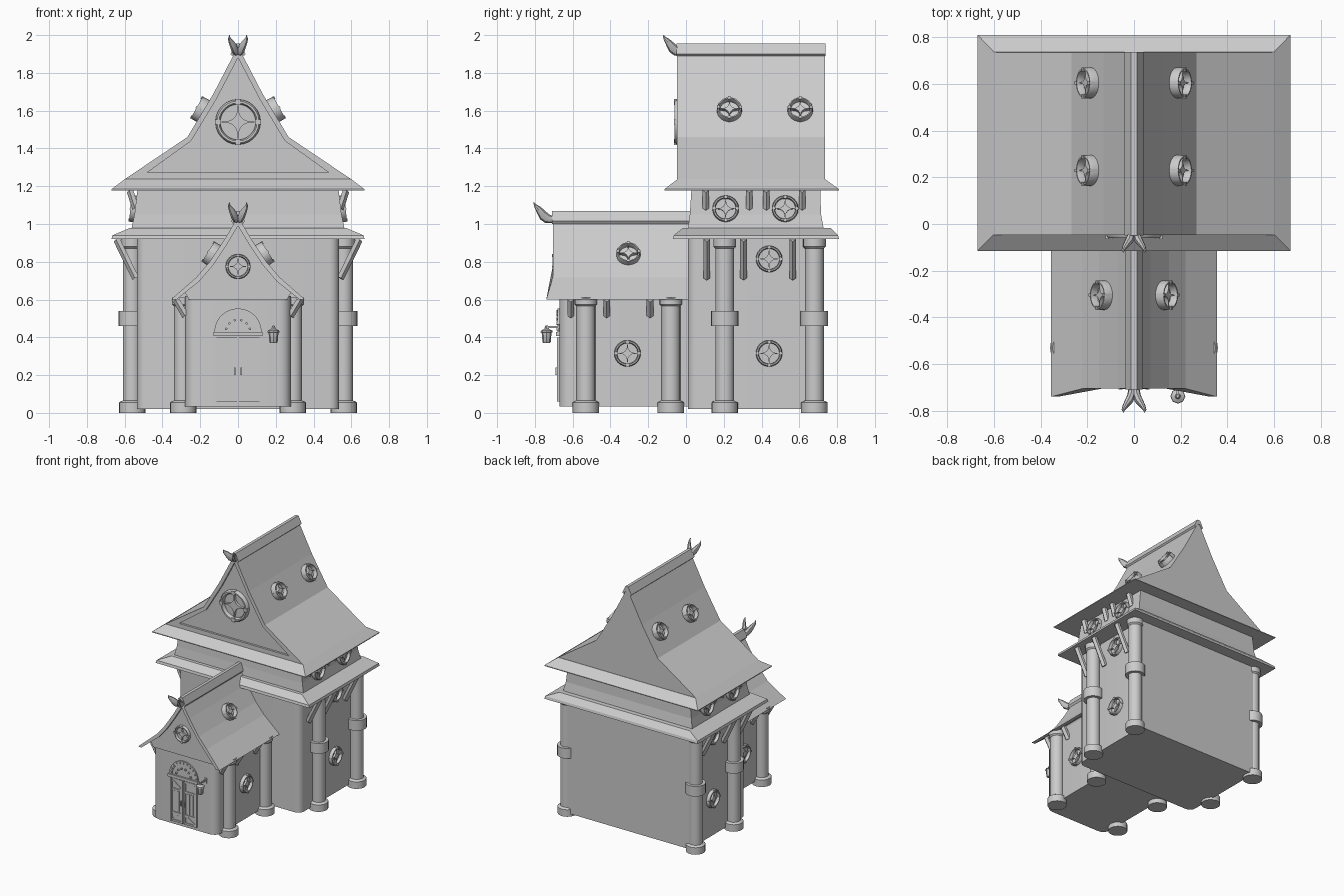
import bpy, bmesh, math
from mathutils import Vector, Matrix

if "Cube" in bpy.data.objects:
    bpy.data.objects.remove(bpy.data.objects["Cube"])


def finish(name, bm, smooth=False):
    bmesh.ops.recalc_face_normals(bm, faces=bm.faces)
    me = bpy.data.meshes.new(name)
    bm.to_mesh(me)
    bm.free()
    ob = bpy.data.objects.new(name, me)
    bpy.context.collection.objects.link(ob)
    if smooth:
        bpy.ops.object.select_all(action='DESELECT')
        ob.select_set(True)
        bpy.context.view_layer.objects.active = ob
        bpy.ops.object.shade_smooth_by_angle(angle=math.radians(35))
    return ob


def loft(bm, rings):
    """Skin matching closed rings and cap both ends."""
    vs = [[bm.verts.new(p) for p in r] for r in rings]
    n = len(vs[0])
    for a, b in zip(vs, vs[1:]):
        for i in range(n):
            bm.faces.new((a[i], a[(i + 1) % n], b[(i + 1) % n], b[i]))
    bm.faces.new(vs[0])
    bm.faces.new(vs[-1])


def prism(name, prof, y0, y1):
    bm = bmesh.new()
    loft(bm, [[(x, y, z) for x, z in prof] for y in (y0, y1)])
    return finish(name, bm)


def frustum(name, levels):
    """Stack of rectangles: (half width, y0, y1, z)."""
    bm = bmesh.new()
    loft(bm, [[(-w, a, z), (w, a, z), (w, b, z), (-w, b, z)] for w, a, b, z in levels])
    return finish(name, bm)


def add_box(bm, c, s, rot=None):
    m = Matrix.Translation(c) @ (rot or Matrix()) @ Matrix.Diagonal((*s, 1))
    bmesh.ops.create_cube(bm, size=1, matrix=m)


def lathe(name, x, y, prof, n=20):
    bm = bmesh.new()
    ang = [2 * math.pi * i / n for i in range(n)]
    loft(bm, [[(x + r * math.cos(a), y + r * math.sin(a), z) for a in ang] for r, z in prof])
    return finish(name, bm, True)


def mirror(half):
    return [(-x, z) for x, z in half[::-1] if x > 0] + half


def shell(name, outer, inner, y0, y1):
    return prism(name, mirror(outer) + mirror(inner)[::-1], y0, y1)


def body(name, w, y0, y1, z0, z1, c):
    """Wall block with rounded front corners."""
    arc = [(w - c + c * math.sin(t), y0 + c - c * math.cos(t))
           for t in [math.pi / 8 * i for i in range(5)]]
    pts = [(-x, y) for x, y in arc[::-1]] + arc + [(w, y1), (-w, y1)]
    bm = bmesh.new()
    loft(bm, [[(x, y, z) for x, y in pts] for z in (z0, z1)])
    return finish(name, bm, True)


def window(name, loc, normal, r, d=0.025):
    """Round frame with a concave four-pointed star and rim blocks."""
    bm = bmesh.new()
    n = 24
    ang = [2 * math.pi * i / n for i in range(n)]
    prof = [(r, -0.02), (r, d * .6), (r * .93, d), (r * .84, d), (r * .78, d * .6), (r * .78, 0.003)]
    loft(bm, [[(q * math.cos(a), q * math.sin(a), z) for a in ang] for q, z in prof])
    star = []
    for i in range(16):
        q = r * (.8, .36, .25, .36)[i % 4]
        a = math.pi / 8 * i
        if i % 2:
            a += .22 * (1 if i % 4 == 3 else -1)
        star.append((q * math.cos(a), q * math.sin(a)))
    loft(bm, [[(x, y, z) for x, y in star] for z in (0, d * .7)])
    for i in range(4):
        rot = Matrix.Rotation(math.pi / 2 * i, 4, 'Z')
        add_box(bm, rot @ Vector((r * .88, 0, d * .5)), (r * .26, r * .2, d * 1.25), rot)
    nv = Vector(normal).normalized()
    x = Vector((0, 0, 1)).cross(nv).normalized()
    m = Matrix((x, nv.cross(x), nv)).transposed().to_4x4()
    bm.transform(Matrix.Translation(loc) @ m)
    return finish(name, bm, True)


def horn(name, s, y, z):
    path = [(.008, .04, -.03, .014), (.012, -.01, -.022, .022), (.022, -.035, -.002, .024),
            (.036, -.055, .025, .017), (.046, -.072, .045, .009), (.045, -.082, .064, .002)]
    bm = bmesh.new()
    loft(bm, [[(s * (px + r * .8 * math.cos(a)), y + py + r * .5 * math.sin(a), z + pz + r * math.sin(a))
               for a in [math.pi / 4 * i for i in range(8)]] for px, py, pz, r in path])
    finish(name, bm, True)


def bracket(name, s, y, p, q, w=.036):
    """Slanted strut with a ridge, in the xz plane."""
    bm = bmesh.new()
    sec = [(-.014, -w / 2), (.006, -w / 2), (.018, 0), (.006, w / 2), (-.014, w / 2)]
    loft(bm, [[(s * (x + u), y + v, z - max(u, 0)) for u, v in sec] for x, z in (p, q)])
    finish(name, bm)


# main hall walls, lower eave, upper storey
body("main_wall", .535, .01, .72, .02, .93, .05)
frustum("lower_eave", [(.67, -.07, .81, .92), (.665, -.065, .805, .94), (.57, -.015, .765, .98)])
frustum("upper_wall", [(.565, .01, .73, .97), (.548, .02, .715, 1.05), (.53, .03, .71, 1.2)])

# main roof: skirt, gable, raised edge and ridge
frustum("upper_eave", [(.67, -.115, .81, 1.178), (.67, -.115, .81, 1.184), (.60, -.045, .737, 1.237)])
outer = [(0, 1.94), (.13, 1.69), (.268, 1.46), (.60, 1.237)]
inner = [(0, 1.88), (.115, 1.66), (.248, 1.44), (.53, 1.237)]
prism("main_roof", mirror(outer), -.03, .735)
shell("main_gable_frame", outer, inner, -.047, -.02)
prism("main_gable_sill", [(-.55, 1.237), (.55, 1.237), (.49, 1.272), (-.49, 1.272)], -.046, -.02)
shell("main_ridge", [(0, 1.956), (.012, 1.956), (.04, 1.9)], [(0, 1.92), (.01, 1.92), (.03, 1.89)], -.05, .738)

# porch walls, gable and flared roof
body("porch_wall", .28, -.67, .02, .035, .62, .06)
pout = [(0, 1.04), (.07, .92), (.15, .80), (.22, .718), (.355, .60)]
pin = [(0, .99), (.06, .89), (.135, .778), (.205, .697), (.325, .60)]
prism("porch_gable", mirror([(0, 1.01), (.14, .79), (.21, .708), (.28, .636), (.26, .60)]), -.685, .03)
roof = shell("porch_roof", pout, pin, -.705, .03)
for v in roof.data.vertices:
    if abs(v.co.x) > .32 and v.co.y < -.5:
        v.co.y = -.74
shell("porch_ridge", [(0, 1.07), (.012, 1.07), (.036, 1.015)], [(0, 1.03), (.01, 1.03), (.026, 1.0)], -.71, .03)

# everything repeated left and right
for s, side in ((-1, "left"), (1, "right")):
    for y in (.205, .68):
        lathe(f"main_column_{side}", s * .56, y,
              [(.07, 0), (.07, .055), (.062, .06), (.05, .065), (.05, .46), (.073, .46), (.073, .54),
               (.05, .54), (.05, .87), (.06, .88), (.06, .93)])
    for y in (-.53, -.08):
        lathe(f"porch_column_{side}", s * .29, y,
              [(.07, 0), (.07, .055), (.062, .06), (.05, .065), (.05, .565), (.06, .575), (.06, .61)])
    for z in (.315, .815):
        window(f"hall_window_{side}", (s * .535, .44, z), (s, 0, 0), .07)
    for y in (.21, .525):
        window(f"upper_window_{side}", (s * .545, y, 1.08), (s, 0, .1), .07)
    for y in (.23, .605):
        window(f"roof_window_{side}", (s * .188, y, 1.6), (s * .49, 0, .27), .066, .035)
    window(f"porch_roof_window_{side}", (s * .128, -.305, .835), (s * .24, 0, .15), .063, .035)
    window(f"porch_window_{side}", (s * .28, -.31, .315), (s, 0, 0), .07)
    for y in (.11, .305, .565):
        bracket(f"hall_bracket_{side}", s, y, (.54, .72), (.64, .925))
    for y in (.105, .335, .425, .615):
        bracket(f"upper_bracket_{side}", s, y, (.54, 1.09), (.57, 1.185))
    for y in (-.61, -.42, -.19):
        bracket(f"porch_bracket_{side}", s, y, (.275, .52), (.325, .605))
    horn(f"main_horn_{side}", s, -.04, 1.936)
    horn(f"porch_horn_{side}", s, -.725, 1.05)

window("main_gable_window", (0, -.03, 1.54), (0, -1, 0), .12, .03)
window("porch_gable_window", (0, -.685, .775), (0, -1, 0), .066, .022)

# double door: leaves with rails, planks, diagonals and handles
bm = bmesh.new()
for s in (-1, 1):
    add_box(bm, (s * .059, -.671, .23), (.114, .008, .34))
    for x in (.012, .108):
        add_box(bm, (s * x, -.676, .23), (.014, .012, .34))
    for x in (.045, .075):
        add_box(bm, (s * x, -.675, .225), (.016, .01, .16))
    for z in (.067, .13, .315, .393):
        add_box(bm, (s * .06, -.676, z), (.096, .011, .014))
    for z, t in ((.098, .55), (.354, -.65)):
        add_box(bm, (s * .06, -.675, z), (.095, .009, .013), Matrix.Rotation(s * t, 4, 'Y'))
    add_box(bm, (s * .016, -.686, .22), (.008, .012, .04))
finish("door_leaves", bm)
bm = bmesh.new()
add_box(bm, (0, -.678, .417), (.262, .022, .022))
finish("door_lintel", bm)

# arched fanlight with studs
ang = [math.pi * i / 16 for i in range(17)]
prism("fanlight", [(.115 * math.cos(a), .428 + .115 * math.sin(a)) for a in ang], -.675, -.66)
prism("fanlight_arch", [(.125 * math.cos(a), .428 + .125 * math.sin(a)) for a in ang]
      + [(.1 * math.cos(a), .428 + .1 * math.sin(a)) for a in ang[::-1]], -.68, -.66)
bm = bmesh.new()
for q, n in ((.112, 11), (.065, 6)):
    for i in range(n):
        a = math.pi * (i + .5) / n
        add_box(bm, (q * math.cos(a), -.68, .428 + q * math.sin(a)), (.012, .012, .012),
                Matrix.Rotation(-a, 4, 'Y'))
finish("fanlight_studs", bm)

# hanging lantern on its arm
bm = bmesh.new()
add_box(bm, (.188, -.705, .455), (.01, .08, .01))
add_box(bm, (.188, -.672, .45), (.022, .01, .04))
finish("lantern_arm", bm)
lathe("lantern", .188, -.738, [(.018, .37), (.022, .375), (.026, .425), (.032, .427), (.03, .435),
                               (.012, .445), (.006, .462)], 8)
